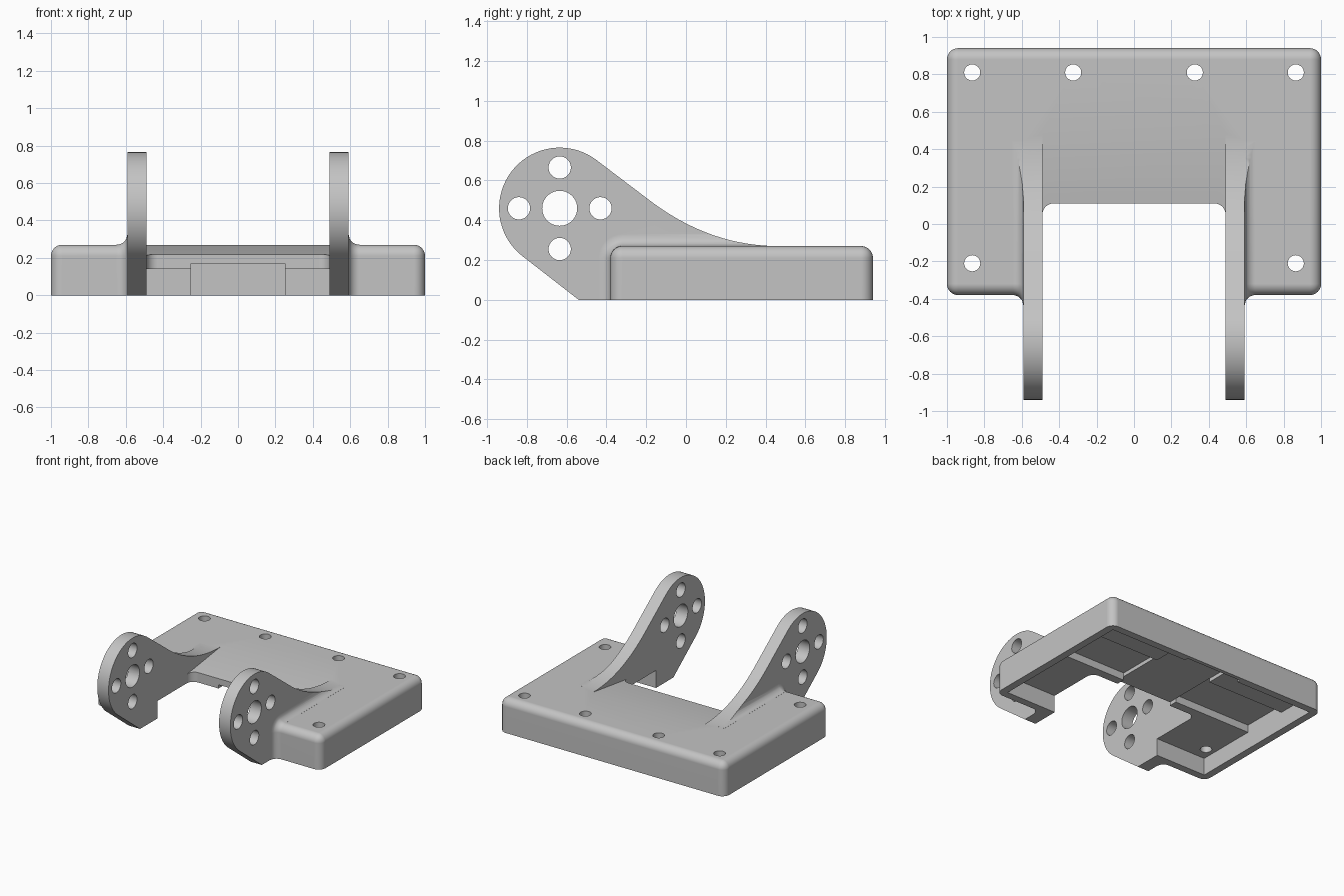
import bpy, bmesh, math
from math import sin, cos, pi, radians, sqrt

if "Cube" in bpy.data.objects:
    bpy.data.objects.remove(bpy.data.objects["Cube"])

gray = bpy.data.materials.new("plain gray")
gray.use_nodes = True
gray.diffuse_color = (0.55, 0.55, 0.55, 1)
gray.node_tree.nodes["Principled BSDF"].inputs["Base Color"].default_value = (0.55, 0.55, 0.55, 1)

R = 0.06          # shared fillet radius
TOP = 0.27        # plate height
ARM_IN, ARM_OUT = 0.49, 0.59


def finish(name, bm):
    bmesh.ops.recalc_face_normals(bm, faces=bm.faces)
    mesh = bpy.data.meshes.new(name)
    bm.to_mesh(mesh)
    bm.free()
    mesh.materials.append(gray)
    ob = bpy.data.objects.new(name, mesh)
    bpy.context.collection.objects.link(ob)
    return ob


def loft(name, rings):
    """Solid through closed rings of equal point count."""
    bm = bmesh.new()
    loops = [[bm.verts.new(p) for p in ring] for ring in rings]
    n = len(loops[0])
    for a, b in zip(loops, loops[1:]):
        for i in range(n):
            j = (i + 1) % n
            bm.faces.new((a[i], a[j], b[j], b[i]))
    bm.faces.new(loops[0])
    bm.faces.new(loops[-1])
    return finish(name, bm)


def prism_x(name, yz, x0, x1):
    return loft(name, [[(x, y, z) for y, z in yz] for x in (x0, x1)])


def prism_z(name, xy, z0, z1):
    return loft(name, [[(x, y, z) for x, y in xy] for z in (z0, z1)])


def box(name, x0, x1, y0, y1, z0, z1):
    return prism_z(name, [(x0, y0), (x1, y0), (x1, y1), (x0, y1)], z0, z1)


def arc(cx, cy, r, a0, a1, n):
    return [(cx + r * cos(radians(a0 + (a1 - a0) * i / n)),
             cy + r * sin(radians(a0 + (a1 - a0) * i / n))) for i in range(n + 1)]


def circle(cx, cy, r, n=40):
    return [(cx + r * cos(2 * pi * i / n), cy + r * sin(2 * pi * i / n)) for i in range(n)]


def combine(target, other, op):
    mod = target.modifiers.new("join", 'BOOLEAN')
    mod.operation, mod.solver, mod.object = op, 'EXACT', other
    bpy.context.view_layer.objects.active = target
    bpy.ops.object.modifier_apply(modifier=mod.name)
    bpy.data.objects.remove(other)


# Plate with rounded top and upright edges
body = box("bracket", -1, 1, -0.38, 0.94, 0, TOP)
bm = bmesh.new()
bm.from_mesh(body.data)
edges = [e for e in bm.edges if any(v.co.z > 0.1 for v in e.verts)]
bmesh.ops.bevel(bm, geom=edges, offset=R, segments=8, profile=0.5, affect='EDGES')
bm.to_mesh(body.data)
bm.free()

# Side profile of an arm: round eye, straight flanks, sweeping tail
arm_yz = arc(-0.635, 0.46, 0.305, 53, 233, 36)
arm_yz += [(-0.54, 0), (0.45, 0), (0.45, TOP)]
p0, p1, p2 = (-0.17, 0.49), (0.12, 0.275), (0.45, TOP)
for i in range(1, 15):
    t = 1 - i / 14
    arm_yz.append(tuple((1 - t) ** 2 * a + 2 * t * (1 - t) * b + t * t * c
                        for a, b, c in zip(p0, p1, p2)))


def cove(side):
    """Concave fillet between an arm and the plate, wrapping over the front edge."""
    rings = []
    for i in range(9):
        u = R * i / 8
        h = max(R - sqrt(max(R * R - (R - u) ** 2, 0)), 0.0005)
        yz = [(-0.38 - h, 0)]
        yz += arc(-0.38 + R, TOP - R, R + h, 180, 90, 8)
        yz += [(0.44, TOP + h), (0.44, 0)]
        rings.append([(side * (ARM_OUT + u), y, z) for y, z in yz])
    # Root ring buried inside the arm
    rings.insert(0, [(side * (ARM_OUT - 0.03), y, z) for _, y, z in rings[0]])
    ob = loft("cove", rings)
    combine(ob, prism_x("trim", arm_yz, -1, 1), 'INTERSECT')
    return ob


for side in (-1, 1):
    combine(body, prism_x("arm", arm_yz, side * 0.46, side * ARM_OUT), 'UNION')
    combine(body, cove(side), 'UNION')

# Notch between the arms, with rounded inner corners
notch = [(-ARM_IN, -1.2), (ARM_IN, -1.2)]
notch += arc(ARM_IN - R, 0.11 - R, R, 0, 90, 8) + arc(R - ARM_IN, 0.11 - R, R, 90, 180, 8)
combine(body, prism_z("notch", notch, -0.1, 1), 'DIFFERENCE')

# Sloping ramp down to the notch
ramp = [(0.48, TOP), (0.48, 1), (-0.03, 1), (-0.03, 0.20)]
combine(body, prism_x("ramp", ramp, -ARM_IN, ARM_IN), 'DIFFERENCE')

# Hollow underside, middle channel and two deeper pockets
combine(body, box("hollow", -0.94, 0.94, -0.32, 0.88, -0.1, 0.14), 'DIFFERENCE')
combine(body, box("channel", -0.25, 0.25, -0.1, 0.91, -0.1, 0.17), 'DIFFERENCE')
for side in (-1, 1):
    x0, x1 = sorted((side * 0.25, side * 0.94))
    combine(body, box("pocket", x0, x1, 0.18, 0.56, -0.1, 0.20), 'DIFFERENCE')

# Screw holes in the plate
for x, y in ((0.865, 0.81), (0.325, 0.81), (0.865, -0.21)):
    for side in (-1, 1):
        combine(body, prism_z("screw", circle(side * x, y, 0.043), -0.1, 0.5), 'DIFFERENCE')

# Hub hole and four bolt holes through both arms
combine(body, prism_x("hub", circle(-0.635, 0.46, 0.088), -1.2, 1.2), 'DIFFERENCE')
for dy, dz in ((1, 0), (-1, 0), (0, 1), (0, -1)):
    bolt = circle(-0.635 + 0.205 * dy, 0.46 + 0.205 * dz, 0.056)
    combine(body, prism_x("bolt", bolt, -1.2, 1.2), 'DIFFERENCE')

# Smooth curves, crisp edges
bpy.ops.object.select_all(action='DESELECT')
body.select_set(True)
bpy.context.view_layer.objects.active = body
bpy.ops.object.shade_smooth_by_angle(angle=radians(30))
weighted = body.modifiers.new("even shading", 'WEIGHTED_NORMAL')
weighted.keep_sharp = True
